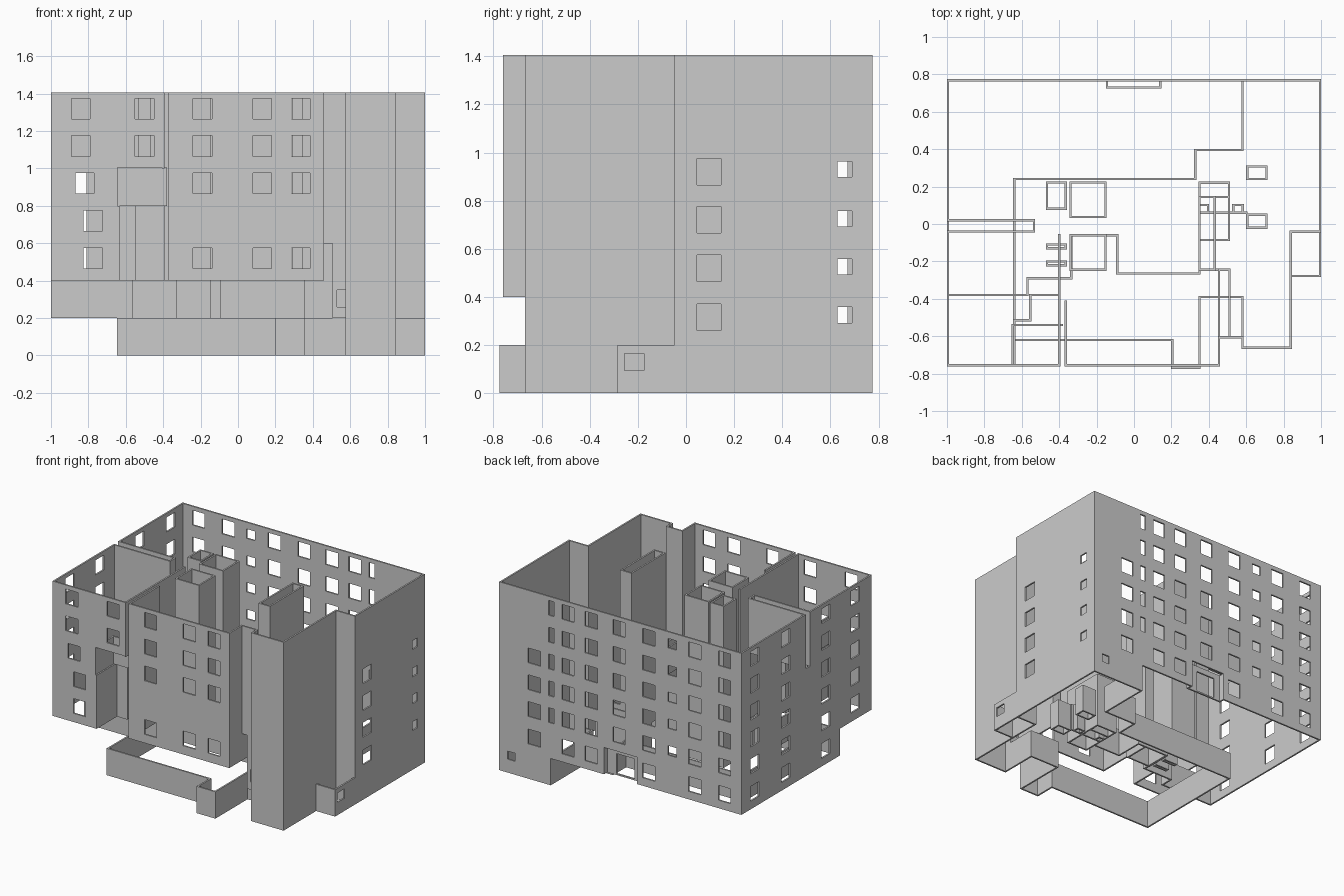
import bpy, bmesh

if "Cube" in bpy.data.objects:
    bpy.data.objects.remove(bpy.data.objects["Cube"])

T = 0.012          # wall thickness
TOP = 1.405        # parapet height
FLOORS = [0.315, 0.52, 0.72, 0.92, 1.12, 1.32]   # window centre heights


def add_wall(bm, a, b, z0, z1, holes=()):
    """Axis-aligned wall from a to b; holes are (u0, u1, z0, z1) in wall axis."""
    along_x = abs(b[0] - a[0]) > abs(b[1] - a[1])
    k = 0 if along_x else 1
    lo, hi = sorted((a[k], b[k]))
    lo, hi, mid = lo - T / 2, hi + T / 2, a[1 - k]

    def cuts(start, end, values):
        return sorted({round(v, 4) for v in values if start < v < end} | {start, end})

    us = cuts(lo, hi, [v for h in holes for v in h[:2]])
    zs = cuts(z0, z1, [v for h in holes for v in h[2:]])

    def solid(i, j):
        if not (0 <= i < len(us) - 1 and 0 <= j < len(zs) - 1):
            return False
        u, z = (us[i] + us[i + 1]) / 2, (zs[j] + zs[j + 1]) / 2
        return not any(h[0] < u < h[1] and h[2] < z < h[3] for h in holes)

    cache = {}

    def vert(i, j, s):
        if (i, j, s) not in cache:
            w = mid + (s - 0.5) * T
            co = (us[i], w, zs[j]) if along_x else (w, us[i], zs[j])
            cache[i, j, s] = bm.verts.new(co)
        return cache[i, j, s]

    for i in range(len(us) - 1):
        for j in range(len(zs) - 1):
            if not solid(i, j):
                continue
            ring = [(i, j), (i + 1, j), (i + 1, j + 1), (i, j + 1)]
            for s in (0, 1):
                bm.faces.new([vert(p, q, s) for p, q in ring])
            for e, (di, dj) in enumerate([(0, -1), (1, 0), (0, 1), (-1, 0)]):
                if not solid(i + di, j + dj):
                    p, q = ring[e], ring[(e + 1) % 4]
                    bm.faces.new([vert(*p, 0), vert(*q, 0), vert(*q, 1), vert(*p, 1)])


def finish(name, bm):
    bmesh.ops.recalc_face_normals(bm, faces=bm.faces)
    bmesh.ops.dissolve_limit(bm, angle_limit=0.01, verts=bm.verts, edges=bm.edges)
    me = bpy.data.meshes.new(name)
    bm.to_mesh(me)
    bm.free()
    bpy.context.collection.objects.link(bpy.data.objects.new(name, me))


def wall(name, a, b, z0, z1, holes=()):
    bm = bmesh.new()
    add_wall(bm, a, b, z0, z1, holes)
    finish(name, bm)


def path(name, pts, z0, z1):
    bm = bmesh.new()
    for a, b in zip(pts, pts[1:]):
        add_wall(bm, a, b, z0, z1)
    finish(name, bm)


def shaft(name, x0, x1, y0, y1, z0, z1):
    path(name, [(x0, y0), (x1, y0), (x1, y1), (x0, y1), (x0, y0)], z0, z1)


def windows(u, rows, w=0.1, h=0.11):
    return [(u - w / 2, u + w / 2, z - h / 2, z + h / 2) for z in rows]


R, B, F = 0.994, 0.769, -0.755      # side, back and front wall lines

# back wall with window grid and entrance niche
holes = [(-0.145, 0.14, 0.1, 0.4)] + windows(0.01, FLOORS[1:])
for x in (0.43, 0.24, -0.235, -0.615, -0.86):
    holes += windows(x, FLOORS)
holes += windows(0.57, FLOORS[1:], 0.045) + windows(0.71, FLOORS[:4])
holes += windows(-0.43, FLOORS[1:], 0.07, 0.07) + windows(0.9, [0.13], 0.06, 0.06)
holes.append((-2, 0.574, -1, 0.2))
wall("back_wall", (-R, B), (R, B), 0, TOP, holes)
path("niche_sides_left", [(-0.145, B), (-0.145, 0.73)], 0.2, 0.4)
path("niche_sides_right", [(0.14, B), (0.14, 0.73)], 0.2, 0.4)
wall("niche_door_wall", (-0.145, 0.73), (0.14, 0.73), 0.2, 0.4,
     [(-0.09, 0.06, 0.21, 0.36)])

# right wall
wall("right_wall", (R, -0.04), (R, B), 0, TOP,
     windows(0.095, FLOORS[:4]) + windows(0.66, [0.325, 0.525, 0.725, 0.93], 0.06, 0.065))

# left wall with light slot and raised front part
holes = [(-0.034, 0.014, 1.0, 2), (-2, -0.386, 0, 0.4)]
for y in (0.62, 0.25, -0.22):
    holes += windows(y, FLOORS)
holes += windows(-0.57, FLOORS[1:])
wall("left_wall", (-R, F), (-R, B), 0.2, TOP, holes)
path("light_slot", [(-R, 0.02), (-0.535, 0.02), (-0.535, -0.04), (-R, -0.04)], 1.0, TOP)

# front facade, left bay with loggia cut-out
holes = [(-0.645, 0, 0.3, 1.005)]
for x, z in ((-0.84, 1.32), (-0.84, 1.12), (-0.82, 0.92), (-0.775, 0.72), (-0.775, 0.52)):
    holes += windows(x, [z])
holes += windows(-0.5, FLOORS[4:])
wall("front_left_facade", (-R, F), (-0.4, F), 0.4, TOP, holes)

# front facade, right bay
holes = []
for x in (-0.19, 0.13, 0.335):
    holes += windows(x, [0.52, 0.92, 1.12, 1.32])
wall("front_right_facade", (-0.365, F), (0.455, F), 0.4, TOP, holes)
path("facade_gap_left", [(-0.4, F), (-0.4, -0.06)], 1.0, TOP)
path("facade_gap_right", [(-0.365, F), (-0.365, -0.415)], 0.4, TOP)

# loggia recess walls
path("loggia_upper", [(-0.65, F), (-0.65, -0.54), (-0.385, -0.54)], 0.8, 1.005)
path("loggia_lower", [(-0.64, F), (-0.64, -0.515), (-0.555, -0.515),
                      (-0.555, -0.38), (-0.4, -0.38)], 0.4, 0.8)
path("loggia_return", [(-0.4, -0.38), (-0.4, -0.06)], 0.4, 1.0)

# recess beside the tower
path("tower_recess_side", [(0.455, F), (0.455, -0.605)], 0.4, TOP)
path("tower_recess_back", [(0.455, -0.605), (0.58, -0.605)], 0.6, TOP)
wall("tower_recess_lower", (0.51, -0.605), (0.58, -0.605), 0.2, 0.6,
     [(0.53, 0.574, 0.26, 0.35)])
path("inner_recess_wall", [(0.51, -0.605), (0.51, -0.245)], 0.2, 0.6)
path("inner_recess_return", [(0.455, -0.605), (0.455, -0.245), (0.51, -0.245)], 0.4, 0.6)

# corner tower, full height
path("tower", [(0.58, -0.662), (0.838, -0.662), (0.838, -0.042), (R, -0.042)], 0, TOP)
path("tower_left_side", [(0.58, -0.605), (0.58, -0.662)], 0.2, TOP)

# recessed ground floor outline
path("ground_floor_front", [(-R, -0.38), (-0.57, -0.38), (-0.57, -0.29), (-0.335, -0.29),
                            (-0.335, -0.06), (-0.09, -0.06), (-0.09, -0.265), (0.35, -0.265),
                            (0.35, -0.245), (0.51, -0.245)], 0.2, 0.4)

# basement outline
path("basement_walls", [(0.58, B), (0.58, 0.395), (0.328, 0.395), (0.328, 0.24),
                        (-0.64, 0.24), (-0.64, -0.62), (0.205, -0.62), (0.205, -0.769),
                        (0.35, -0.769), (0.35, -0.39), (0.58, -0.39), (0.58, -0.662)], 0, 0.2)
path("side_annex_front", [(0.838, -0.278), (R, -0.278)], 0, 0.2)
wall("side_annex_side", (R, -0.278), (R, -0.042), 0, 0.2, windows(-0.215, [0.13], 0.08, 0.07))

# stair and lift shafts
shaft("small_shaft_rear", -0.465, -0.365, 0.082, 0.222, 0.2, TOP)
shaft("large_shaft_rear", -0.34, -0.152, 0.038, 0.222, 0.2, TOP)
shaft("large_shaft_front", -0.34, -0.152, -0.245, -0.06, 0.2, TOP)
shaft("duct_upper", -0.465, -0.365, -0.13, -0.11, 0.2, 0.4)
shaft("duct_lower", -0.465, -0.365, -0.22, -0.2, 0.2, 0.4)
shaft("long_shaft", 0.35, 0.432, -0.245, 0.145, 0.2, TOP)
shaft("stair_block", 0.35, 0.508, -0.085, 0.22, 0, 0.4)
path("stair_partition", [(0.35, 0.145), (0.508, 0.145)], 0, 0.4)
path("corridor_wall", [(0.35, 0.06), (0.6, 0.06)], 0, 0.2)

# basement service ducts
for i, (x0, x1, y0, y1) in enumerate(((0.605, 0.708, 0.24, 0.308), (0.605, 0.708, -0.02, 0.05),
                                      (0.53, 0.582, 0.06, 0.102), (0.35, 0.395, 0.06, 0.102))):
    shaft(f"service_duct_{i + 1}", x0, x1, y0, y1, 0, 0.2)
